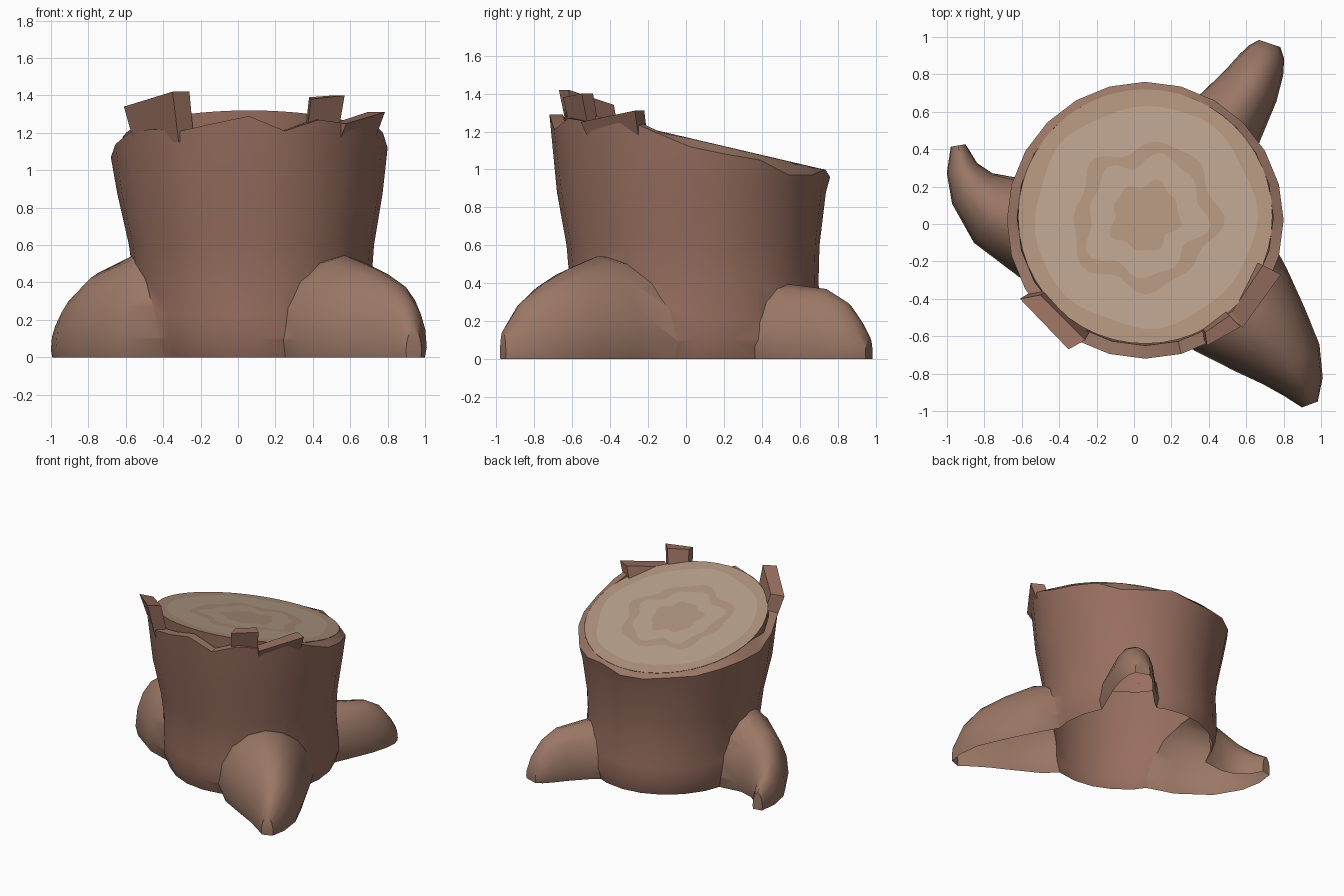
import bpy
import bmesh
from math import sin, cos, pi, radians
from mathutils import Vector

if "Cube" in bpy.data.objects:
    bpy.data.objects.remove(bpy.data.objects["Cube"])


def material(name, rgb):
    m = bpy.data.materials.new(name)
    m.diffuse_color = (*rgb, 1)
    m.use_nodes = True
    m.node_tree.nodes["Principled BSDF"].inputs["Base Color"].default_value = m.diffuse_color
    return m


BARK = material("bark", (0.31, 0.157, 0.115))
ROOT = material("root_bark", (0.325, 0.185, 0.132))
PALE = material("pale_wood", (0.48, 0.35, 0.26))
MID = material("mid_wood", (0.43, 0.29, 0.205))
N = 24


def make(name, verts, faces, mats, smooth=None, slots=None):
    me = bpy.data.meshes.new(name)
    me.from_pydata(verts, [], faces)
    for m in mats:
        me.materials.append(m)
    if slots:
        me.polygons.foreach_set("material_index", slots)
    ob = bpy.data.objects.new(name, me)
    bpy.context.collection.objects.link(ob)
    bm = bmesh.new()
    bm.from_mesh(me)
    bmesh.ops.recalc_face_normals(bm, faces=bm.faces)
    bm.to_mesh(me)
    bm.free()
    if smooth:
        smooth_by_angle(ob, smooth)
    return ob


def activate(ob):
    bpy.ops.object.select_all(action='DESELECT')
    ob.select_set(True)
    bpy.context.view_layer.objects.active = ob


def smooth_by_angle(ob, degrees):
    activate(ob)
    bpy.ops.object.shade_smooth_by_angle(angle=radians(degrees))


def bridge(rings, n):
    """Quads joining successive rings of n vertices."""
    return [(r * n + i, r * n + (i + 1) % n, (r + 1) * n + (i + 1) % n, (r + 1) * n + i)
            for r in range(rings - 1) for i in range(n)]


def polar(cx, cy, r, i, z, n=N, sy=1.0):
    a = 2 * pi * i / n
    return (cx + r * cos(a), cy + r * sy * sin(a), z)


def cut(y):
    """Height of the slanted saw cut."""
    return 1.17 - 0.234 * y


# Trunk bark: flared base, widening to a broken rim that follows the slanted cut
RIM = [1.12, 1.08, 1.05, 0.97, 0.97, 1.0, 0.96, 0.97, 1.0, 1.01, 1.04, 1.06,
       1.07, 1.14, 1.2, 1.22, 1.21, 1.25, 1.29, 1.21, 1.27, 1.25, 1.28, 1.2]
LEVELS = [(0, 0.605), (0.1, 0.64), (0.22, 0.64), (0.4, 0.635), (0.6, 0.655), (0.88, 0.71)]

verts = []
for z, r in LEVELS:
    verts += [polar(0.09 - 0.03 * z, 0.055 - 0.03 * z, r, i, z, sy=1.06 - 0.07 * z)
              for i in range(N)]
verts += [polar(0.06, 0.02, 0.74, i, RIM[i]) for i in range(N)]
for i in range(N):
    x, y, z = polar(0.06, 0.035, 0.685, i, RIM[i])
    verts.append((x, y, cut(y) - 0.002 if i <= 12 else z))
verts += [polar(0.06, 0.03, 0.66, i, 0.88) for i in range(N)]
rings = len(verts) // N
faces = bridge(rings, N) + [tuple(range(N)), tuple(range((rings - 1) * N, rings * N))]
slots = [int(f // N == len(LEVELS)) for f in range(len(faces))]
slots[-2:] = [0, 0]
trunk = make("trunk_and_roots", verts, faces, [BARK, ROOT], slots=slots)


# Roots: arched sections lofted along a ground path of (x, y, half width, height)
def root(path):
    n = 11
    verts = []
    pts = [Vector(p[:2]) for p in path]
    for k, (x, y, w, h) in enumerate(path):
        d = (pts[min(k + 1, len(pts) - 1)] - pts[max(k - 1, 0)]).normalized()
        side = Vector((-d.y, d.x))
        for i in range(n):
            if i < n - 2:
                a = pi * i / (n - 3)
                s, z = cos(a) * w, h * (0.18 + 0.82 * sin(a))
            else:                                   # tucked-in underside
                s, z = (-0.9 if i == n - 2 else 0.9) * w, 0
            verts.append((x + side.x * s, y + side.y * s, z))
    m = len(path)
    faces = bridge(m, n) + [tuple(range(n)), tuple(range((m - 1) * n, m * n))]
    return make("root", verts, faces, [BARK, ROOT], slots=[1] * len(faces))


ROOTS = [
    # front right
    [(0.41, -0.25, 0.37, 0.51), (0.57, -0.46, 0.33, 0.545), (0.73, -0.62, 0.25, 0.475),
     (0.84, -0.75, 0.185, 0.40), (0.905, -0.87, 0.115, 0.30), (0.94, -0.965, 0.045, 0.15)],
    # left
    [(-0.30, -0.03, 0.35, 0.56), (-0.55, 0.0, 0.29, 0.55), (-0.75, 0.075, 0.205, 0.45),
     (-0.865, 0.19, 0.135, 0.32), (-0.92, 0.30, 0.085, 0.22), (-0.94, 0.42, 0.04, 0.14)],
    # back right
    [(0.35, 0.36, 0.28, 0.42), (0.52, 0.58, 0.20, 0.39), (0.625, 0.74, 0.16, 0.37),
     (0.68, 0.85, 0.13, 0.30), (0.71, 0.92, 0.10, 0.20), (0.725, 0.965, 0.06, 0.12)],
]
for path in ROOTS:
    ob = root(path)
    mod = trunk.modifiers.new("join_root", 'BOOLEAN')
    mod.operation = 'UNION'
    mod.solver = 'EXACT'
    mod.object = ob
    activate(trunk)
    bpy.ops.object.modifier_apply(modifier=mod.name)
    bpy.data.objects.remove(ob)

# Open the hollow underside and the hidden cap under the cut wood
bm = bmesh.new()
bm.from_mesh(trunk.data)
gone = [f for f in bm.faces if all(v.co.z < 0.001 for v in f.verts)
        or all(abs(v.co.z - 0.88) < 0.001 and (v.co.xy - Vector((0.06, 0.03))).length < 0.67
               for v in f.verts)]
bmesh.ops.delete(bm, geom=gone, context='FACES')
bm.to_mesh(trunk.data)
bm.free()
smooth_by_angle(trunk, 40)


# Cut wood: slanted face with wavy growth rings
M = 48
RADII = [(0.68, 0), (0.59, 0.02), (0.385, 0.09), (0.31, 0.12), (0.18, 0.12)]
verts = [polar(0.06, 0.04, 0.66, i, 0.95, M) for i in range(M)]
for k, (r, w) in enumerate(RADII):
    for i in range(M):
        a = 2 * pi * i / M
        rr = r * (1 + w * (0.7 * cos(5 * a + 0.6) + 0.6 * sin(8 * a + k) + 0.4 * sin(2 * a)))
        x, y, _ = polar(0.06, 0.04, rr, i, 0, M)
        verts.append((x, y, cut(y)))
bands = len(RADII) + 1
faces = bridge(bands, M) + [tuple(range((bands - 1) * M, bands * M))]
slots = [s for s in (0, 2, 1, 2, 1) for _ in range(M)] + [2]
make("cut_wood", verts, faces, [BARK, PALE, MID], 30, slots)


# Bark splinters standing above the rim
def splinter(name, quad, tops, base):
    c = Vector((0.06, 0.02))
    low = [c + (Vector(p) - c) * 0.92 for p in quad]
    verts = [(p.x, p.y, base) for p in low] + [(*p, z) for p, z in zip(quad, tops)]
    make(name, verts, bridge(2, 4) + [(0, 1, 2, 3), (4, 5, 6, 7)], [BARK])


splinter("splinter_left", [(-0.61, -0.40), (-0.35, -0.67), (-0.26, -0.62), (-0.50, -0.38)],
         (1.34, 1.42, 1.42, 1.34), 1.15)
splinter("splinter_front", [(0.39, -0.65), (0.57, -0.55), (0.51, -0.49), (0.38, -0.58)],
         (1.38, 1.40, 1.40, 1.39), 1.16)
splinter("splinter_right", [(0.58, -0.555), (0.785, -0.27), (0.69, -0.22), (0.51, -0.49)],
         (1.25, 1.31, 1.31, 1.25), 1.15)
